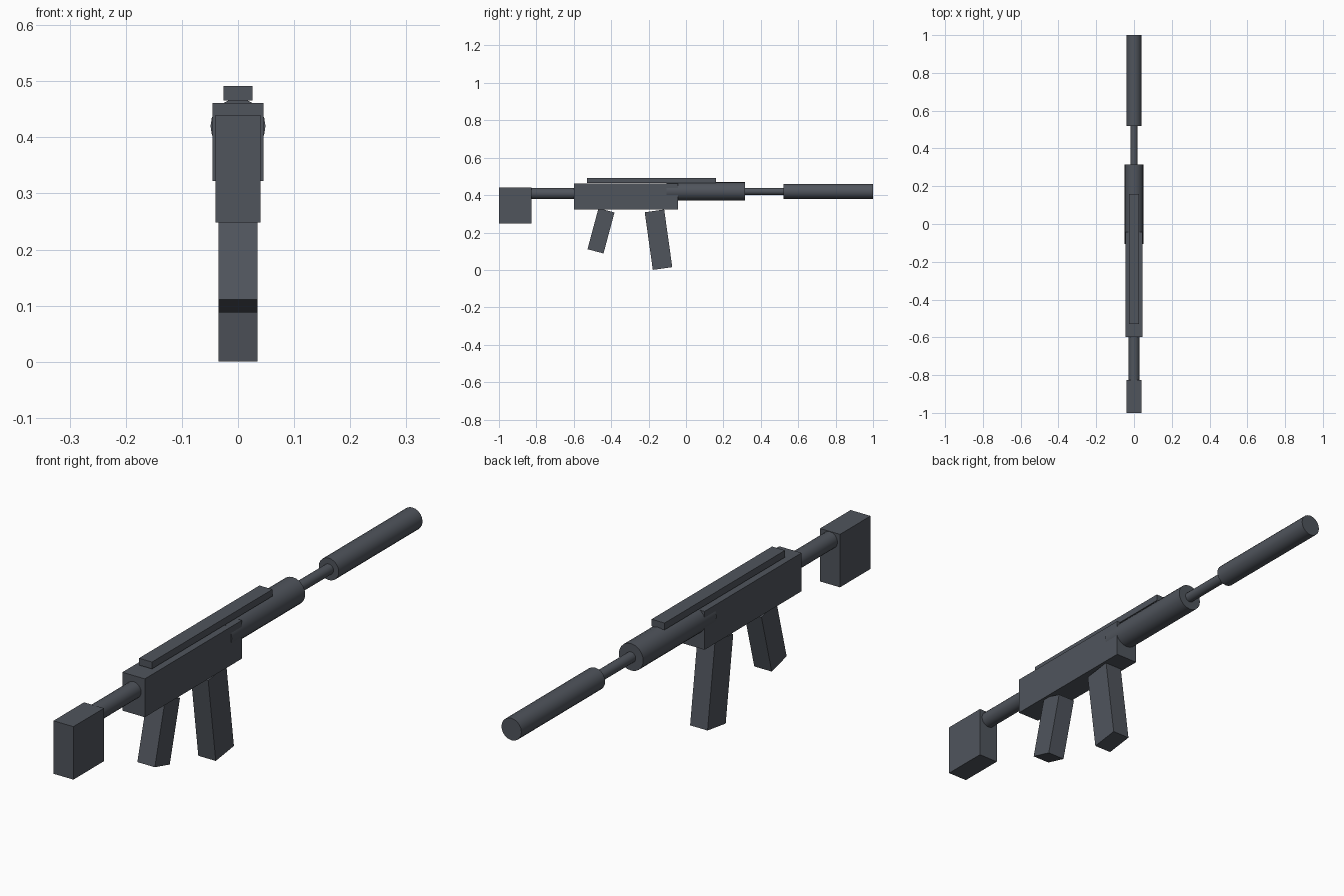
import bpy
import math

cube = bpy.data.objects.get("Cube")
if cube:
    bpy.data.objects.remove(cube, do_unlink=True)

# Single dark gunmetal finish
COLOUR = (0.08, 0.09, 0.108, 1.0)
metal = bpy.data.materials.new("dark_gunmetal")
metal.use_nodes = True
metal.diffuse_color = COLOUR
metal.node_tree.nodes["Principled BSDF"].inputs["Base Color"].default_value = COLOUR


def finish(name):
    obj = bpy.context.object
    obj.name = name
    obj.data.materials.append(metal)
    return obj


def block(name, size, centre, tilt=0.0):
    """Box of full size, tilted about the x axis in degrees."""
    bpy.ops.mesh.primitive_cube_add(size=1, location=centre,
                                    rotation=(math.radians(tilt), 0, 0))
    finish(name).scale = size
    bpy.ops.object.transform_apply(location=False, rotation=False, scale=True)


def tube(name, radius, y0, y1, z):
    """Round bar running front to back along y."""
    bpy.ops.mesh.primitive_cylinder_add(
        vertices=20, radius=radius, depth=y1 - y0,
        location=(0, (y0 + y1) / 2, z), rotation=(math.radians(90), 0, 0))
    finish(name)
    bpy.ops.object.shade_smooth_by_angle(angle=math.radians(35))


# Body and stock
block("receiver", (0.09, 0.556, 0.139), (0, -0.32, 0.3915))
block("stock_pad", (0.08, 0.175, 0.192), (0, -0.9125, 0.344))
tube("stock_tube", 0.03, -0.85, -0.58, 0.409)

# Top rail
block("top_rail", (0.052, 0.69, 0.025), (0, -0.185, 0.4785))

# Barrel assembly
tube("handguard", 0.049, -0.105, 0.315, 0.42)
tube("barrel", 0.019, 0.3, 0.54, 0.42)
tube("suppressor", 0.04, 0.52, 1.0, 0.42)

# Slanted grip and magazine
block("grip", (0.07, 0.0885, 0.227), (0, -0.4545, 0.209), -15)
block("magazine", (0.07, 0.105, 0.311), (0, -0.147, 0.1615), 8)
